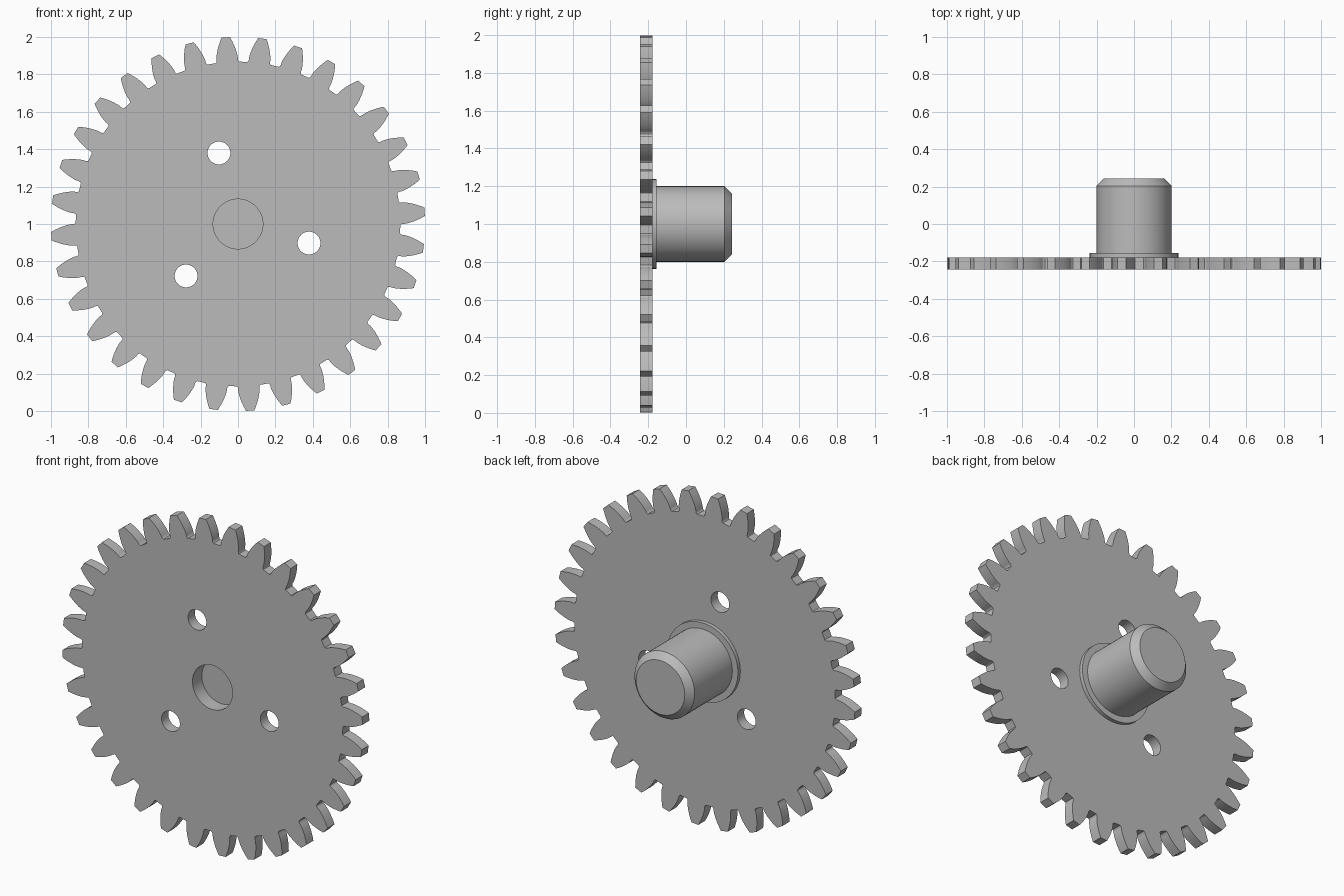
import bpy, bmesh
from math import acos, cos, pi, radians, sin, tan
from mathutils import Matrix, Vector

cube = bpy.data.objects.get("Cube")
if cube:
    bpy.data.objects.remove(cube, do_unlink=True)

TEETH = 32
TIP, PITCH, ROOT = 1.0, 0.941, 0.868
BASE = PITCH * cos(radians(20))
FRONT, PLATE_BACK = -0.243, -0.178
CENTRE = Vector((0, 0, 1))
BORE = 0.133

grey = bpy.data.materials.new("plain grey")
grey.use_nodes = True
grey.diffuse_color = (0.5, 0.5, 0.5, 1)
grey.node_tree.nodes["Principled BSDF"].inputs["Base Color"].default_value = grey.diffuse_color


def polar(r, a):
    return (r * cos(a), r * sin(a))


def circle(cx, cy, r, count):
    return [(cx + r * cos(2 * pi * i / count), cy + r * sin(2 * pi * i / count))
            for i in range(count)]


def involute(r):
    a = acos(min(1, BASE / r))
    return tan(a) - a


def half_angle(r):
    """Half the angular thickness of a tooth at radius r."""
    return pi / (2 * TEETH) + involute(PITCH) - involute(r) + 0.001


def gear_outline():
    # one flank from root fillet to tip, mirrored and repeated
    flank = [(ROOT, 0.073), (ROOT + 0.004, 0.068), (ROOT + 0.013, 0.0648)]
    for i in range(7):
        r = 0.892 + (TIP - 0.892) * i / 6
        flank.append((r, half_angle(r)))
    points = []
    for t in range(TEETH):
        mid = radians(3.75) + 2 * pi * t / TEETH
        points += [polar(r, mid - a) for r, a in flank]
        points += [polar(r, mid + a) for r, a in reversed(flank)]
    return points


def finish(name, bm):
    bmesh.ops.remove_doubles(bm, verts=bm.verts, dist=1e-5)
    bmesh.ops.recalc_face_normals(bm, faces=bm.faces)
    mesh = bpy.data.meshes.new(name)
    bm.to_mesh(mesh)
    bm.free()
    mesh.materials.clear()
    mesh.materials.append(grey)
    obj = bpy.data.objects.new(name, mesh)
    bpy.context.collection.objects.link(obj)
    bpy.ops.object.select_all(action="DESELECT")
    obj.select_set(True)
    bpy.context.view_layer.objects.active = obj
    bpy.ops.object.shade_smooth_by_angle(angle=radians(30))
    return obj


# Toothed plate: filled outline with a bore and three through holes
loops = [gear_outline(), circle(0, 0, BORE, 64)]
for k in range(3):
    loops.append(circle(*polar(0.393, radians(-15 + 120 * k)), 0.061, 40))
curve = bpy.data.curves.new("plate_outline", "CURVE")
curve.dimensions = "2D"
curve.fill_mode = "BOTH"
curve.extrude = (PLATE_BACK - FRONT) / 2
for loop in loops:
    spline = curve.splines.new("POLY")
    spline.points.add(len(loop) - 1)
    for point, (x, y) in zip(spline.points, loop):
        point.co = (x, y, 0, 1)
    spline.use_cyclic_u = True
helper = bpy.data.objects.new("plate_outline", curve)
bpy.context.collection.objects.link(helper)
bpy.context.view_layer.update()
filled = bpy.data.meshes.new_from_object(
    helper.evaluated_get(bpy.context.evaluated_depsgraph_get()))
bpy.data.objects.remove(helper, do_unlink=True)
bm = bmesh.new()
bm.from_mesh(filled)
bpy.data.meshes.remove(filled)
bm.transform(Matrix.Translation((0, (FRONT + PLATE_BACK) / 2, 1))
             @ Matrix.Rotation(pi / 2, 4, "X"))
finish("toothed_plate", bm)

# Hub: bore floor, flange and chamfered shaft turned around the y axis
profile = [(0, -0.154), (BORE, -0.154), (BORE, PLATE_BACK), (0.237, PLATE_BACK),
           (0.237, -0.155), (0.2, -0.155), (0.2, 0.204), (0.162, 0.243), (0, 0.243)]
bm = bmesh.new()
verts = [bm.verts.new((r, y, 1)) for r, y in profile]
edges = [bm.edges.new(pair) for pair in zip(verts, verts[1:])]
bmesh.ops.spin(bm, geom=verts + edges, cent=CENTRE, axis=(0, 1, 0),
               angle=2 * pi, steps=64, use_merge=True)
finish("hub_shaft", bm)
